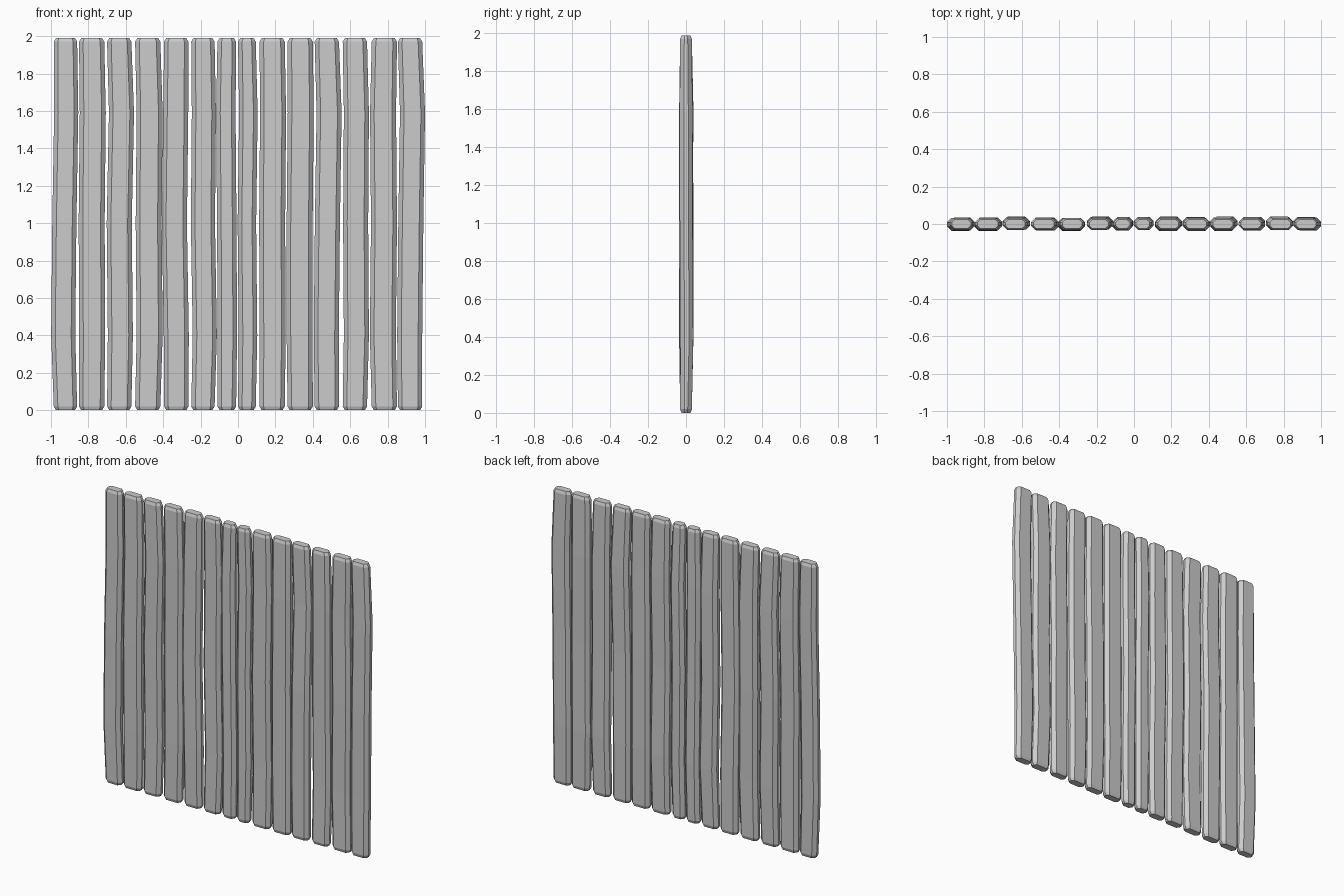
import bpy, bmesh, random

if "Cube" in bpy.data.objects:
    bpy.data.objects.remove(bpy.data.objects["Cube"])

random.seed(4)
HEIGHT = 1.99
CHAMFER = 0.022

# left edge, right edge at the ends, then sideways shift at low, middle, high
PLANKS = [
    (-.985, -.86, -.012, -.006, .004), (-.85, -.715, .003, .0, .006),
    (-.70, -.57, .006, .0, .012), (-.55, -.415, .010, .005, .010),
    (-.395, -.265, .0, -.010, -.003), (-.25, -.125, .010, .0, .005),
    (-.11, -.01, .003, .0, -.005), (.0, .095, .006, .0, .008),
    (.115, .25, .003, .0, .005), (.265, .40, -.003, -.003, .003),
    (.41, .54, -.003, .003, .012), (.56, .69, .008, .004, .008),
    (.715, .85, -.008, -.002, -.007), (.855, .985, -.002, .004, .013),
]


def ring(bm, x0, x1, y, half_y, z, inset=0.0):
    """Eight-sided cross-section of a chamfered board."""
    a, b = x0 + inset, x1 - inset
    h = half_y - inset * 0.6
    c = CHAMFER * (0.7 if inset else 1)
    pts = [(a + c, -h), (b - c, -h), (b, -h + c), (b, h - c),
           (b - c, h), (a + c, h), (a, h - c), (a, -h + c)]
    return [bm.verts.new((px, y + py, z)) for px, py in pts]


def plank(i, x0, x1, low, mid, high):
    bm = bmesh.new()
    rows = [(0, 0, .012), (.02, 0, 0), (.4, low, 0), (1.0, mid, 0),
            (1.59, high, 0), (HEIGHT - .02, 0, 0), (HEIGHT, 0, .012)]
    rings = []
    for z, shift, inset in rows:
        bent = .4 <= z <= 1.6
        y = random.uniform(-.004, .006) if bent else 0
        half = .034 if bent else .031
        w = .002 if bent else 0
        rings.append(ring(bm, x0 + shift - w, x1 + shift + w, y, half, z, inset))
    for lo, hi in zip(rings, rings[1:]):
        for k in range(8):
            n = (k + 1) % 8
            bm.faces.new((lo[k], lo[n], hi[n], hi[k]))
    bm.faces.new(rings[0][::-1])
    bm.faces.new(rings[-1])
    me = bpy.data.meshes.new(f"plank_{i}")
    bm.to_mesh(me)
    bm.free()
    bpy.context.collection.objects.link(bpy.data.objects.new(f"plank_{i}", me))


# Row of warped fence boards
for i, p in enumerate(PLANKS, 1):
    plank(i, *p)
